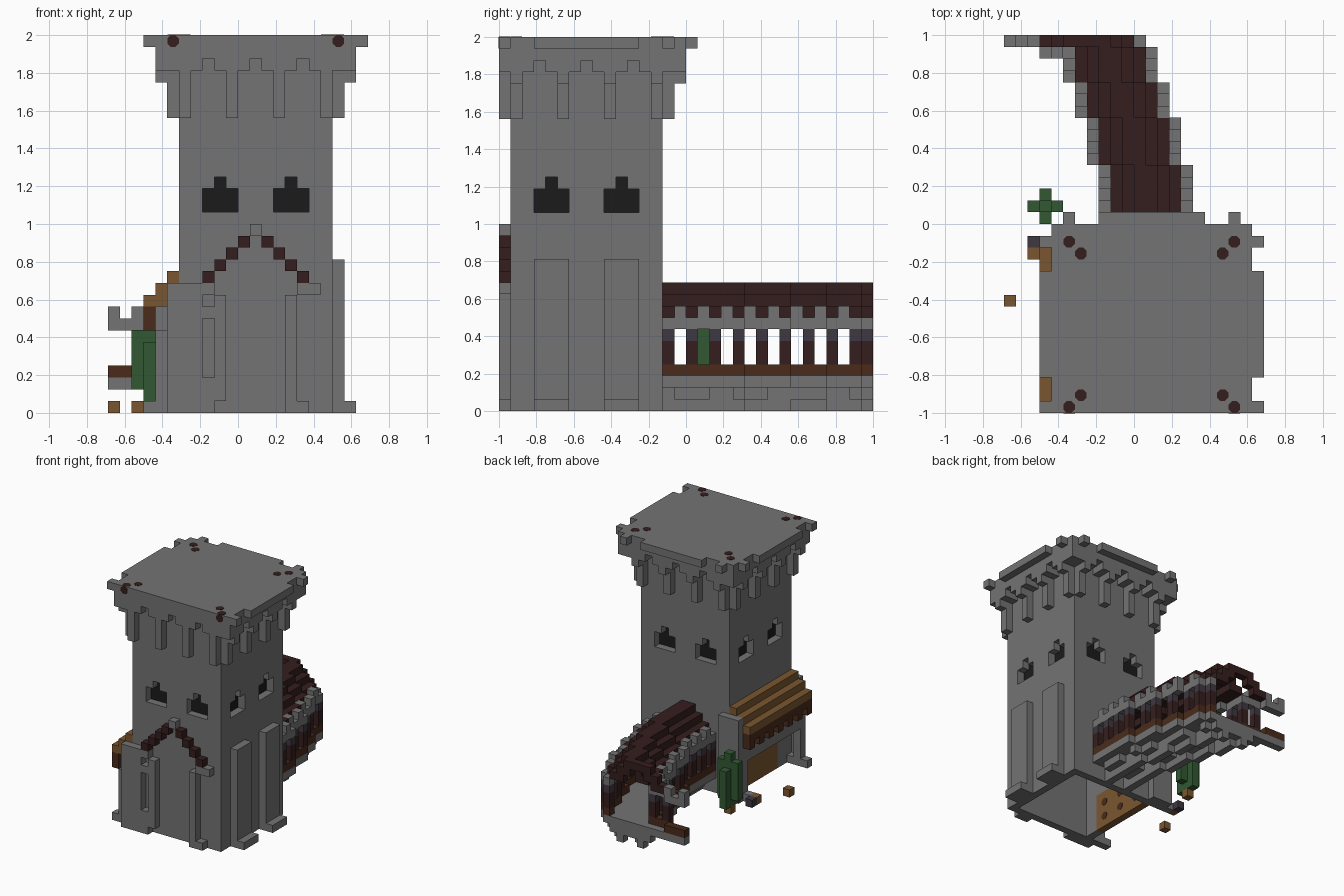
import bpy, bmesh
from math import radians
from mathutils import Vector, Matrix

U = 1 / 16                      # edge length of one block
ORIGIN = Vector((-11 * U, -1, 0))
CX, CY = 12, 7                  # middle block of the tower

cube = bpy.data.objects.get("Cube")
if cube:
    bpy.data.objects.remove(cube, do_unlink=True)

COLOURS = {
    "stone": (.172, .172, .172), "red_tile": (.036, .013, .013),
    "light_wood": (.195, .094, .029), "dark_wood": (.067, .024, .011),
    "leaf": (.032, .099, .032), "slate": (.049, .04, .052),
    "window_dark": (.011, .011, .011),
}
names = list(COLOURS)
mats = []
for name, rgb in COLOURS.items():
    m = bpy.data.materials.new(name)
    m.use_nodes = True
    m.diffuse_color = (*rgb, 1)
    bsdf = m.node_tree.nodes["Principled BSDF"]
    bsdf.inputs["Base Color"].default_value = (*rgb, 1)
    bsdf.inputs["Roughness"].default_value = .9
    mats.append(m)

parts, owner = {}, {}


def span(v):
    return range(*v) if isinstance(v, tuple) else (v,)


def put(part, colour, x, y, z):
    """Fill blocks; each axis is one index or a (start, stop) pair."""
    cells = parts.setdefault(part, {})
    for i in span(x):
        for j in span(y):
            for k in span(z):
                if owner.get((i, j, k), part) == part:
                    owner[i, j, k] = part
                    cells[i, j, k] = colour


def around(a, d):
    """Four block columns at offset a along and d out from the tower axis."""
    return [(CX + a, CY - d), (CX + a, CY + d), (CX - d, CY + a), (CX + d, CY + a)]


def ring(part, colour, a, d, z):
    for i, j in around(a, d):
        if j >= 0:
            put(part, colour, i, j, z)


# Tower: open at the bottom, solid above, with boards low on one wall
put("tower", "stone", (6, 19), (1, 14), (14, 32))
for a in range(-6, 7):
    ring("tower", "stone", a, 6, (0, 14))
put("tower", "light_wood", 6, (4, 13), (0, 5))

# Window recesses: remove the outer block and darken what lies behind
for c in (-3, 3):
    for a, top in ((c - 1, 19), (c, 20), (c + 1, 19)):
        for k in range(17, top):
            for i, j in around(a, 6):
                del parts["tower"][i, j, k], owner[i, j, k]
        ring("tower", "window_dark", a, 5, (17, top))

# Crown: two arcaded tiers, hanging corbels and a flat top
for d, corbel in ((7, 25), (8, 28)):
    for a in range(-d, d + 1):
        if a in (-6, -2, 2, 6):
            bottom = corbel
        elif a in (-4, 0, 4):
            bottom = 30
        else:
            bottom = 29
        ring("crown", "stone", a, d, (bottom, 32))
for a in (-7, *range(-4, 5), 7):
    ring("crown", "stone", a, 9, 31)

# Gable and posts round the entrance
put("entrance", "stone", CX, 0, 15)
for s in (-1, 1):
    for n in range(1, 5):
        put("entrance", "red_tile", CX + s * n, 0, 15 - n)
    put("entrance", "stone", CX + 3 * s, 0, (1, 10))
    for n in (4, 5):
        put("entrance", "stone", CX + n * s, 0, 10)
put("entrance", "stone", (5, 8), 0, (0, 11))
put("entrance", "stone", 8, 0, (0, 3))
put("entrance", "stone", 8, 0, 8)
put("entrance", "stone", (15, 17), 0, 0)

# Buttresses with feet
for j in (3, 9):
    put("buttresses", "stone", 19, (j, j + 3), (0, 13))
    put("buttresses", "stone", 20, (j, j + 3), 0)

# Lean-to shed beside the tower
for n in range(3):
    put("shed_roof", "light_wood", (3 + n, 5 + n), (1, 14), 9 + n)
put("shed_roof", "dark_wood", 3, (1, 14), 8)
for j in range(1, 14, 2):
    put("shed_roof", "dark_wood", 3, j, 7)
put("shed_frame", "stone", 4, (1, 14), (5, 7))
for j in (1, 13):
    put("shed_frame", "stone", 4, j, (0, 7))
    put("shed_frame", "stone", (3, 6), j, 0)
put("shed_wall", "stone", (4, 7), 14, (0, 11))


# Covered bridge, made of short runs that shift sideways
def side_wall(i, j, tooth, post):
    put("bridge_deck", "stone", i, j, 2)
    put("bridge_rail", "dark_wood", i, j, 3)
    put("bridge_beam", "stone", i, j, 7)
    if tooth:
        put("bridge_beam", "stone", i, j, 8)
    if post:
        put("bridge_posts", "red_tile", i, j, (4, 6))
        put("bridge_posts", "slate", i, j, 6)


def roof_row(lo, hi, j):
    """Stepped gable from block lo to block hi."""
    for n in range(3):
        put("bridge_roof", "red_tile", (lo + n, hi + 1 - n), j, 8 + n)
    for n in range(2):          # hollow out the underside
        for i in range(lo + n + 2, hi - n - 1):
            del parts["bridge_roof"][i, j, 8 + n], owner[i, j, 8 + n]


def pier_row(left, right, j):
    cross = j % 5 < 3
    for i in (left + 2, right - 2):
        put("bridge_piers", "stone", i, j, (0, 2))
    if cross:
        put("bridge_piers", "stone", (left + 1, right), j, 1)


def bridge_row(left, right, j):
    put("bridge_deck", "stone", (left, right + 1), j, 2)
    pier_row(left, right, j)
    for i in (left, right):
        side_wall(i, j, j % 2, j % 2 == 0)
    roof_row(left + 1, right - 1, j)


for shift, rows in enumerate(((14, 21), (21, 25), (25, 28), (28, 31))):
    for j in span(rows):
        bridge_row(8 - shift, 15 - shift, j)

# End of the bridge, where it starts to turn sideways
for i in (3, 4):
    side_wall(i, 30, i == 4, i == 3)
for i in range(3):
    side_wall(i, 31, i != 1, False)
side_wall(11, 31, False, True)
put("bridge_deck", "stone", (3, 11), 31, 2)
pier_row(4, 11, 31)
roof_row(3, 10, 31)

# Tree
put("tree", "light_wood", 3, 17, 0)
put("tree", "leaf", 3, 17, (1, 8))
for i in (2, 4):
    put("tree", "leaf", i, 17, (2, 7))
for j in (16, 18):
    put("tree", "leaf", 3, j, (1, 6))

# Loose blocks on the ground
put("loose_blocks", "light_wood", 0, 9, 0)
put("loose_blocks", "light_wood", 2, 13, 0)
put("loose_blocks", "slate", 2, 14, 0)


def finish(name, bm):
    mesh = bpy.data.meshes.new(name)
    bm.to_mesh(mesh)
    bm.free()
    for m in mats:
        mesh.materials.append(m)
    bpy.context.collection.objects.link(bpy.data.objects.new(name, mesh))


# Turn each part into a mesh of its exposed block faces
for part, cells in parts.items():
    bm = bmesh.new()
    points = {}
    for cell, colour in cells.items():
        for axis in range(3):
            u, v = (axis + 1) % 3, (axis + 2) % 3
            for side in (0, 1):
                near = list(cell)
                near[axis] += 2 * side - 1
                if tuple(near) in owner:
                    continue
                loop = []
                for du, dv in ((0, 0), (1, 0), (1, 1), (0, 1)):
                    p = list(cell)
                    p[axis] += side
                    p[u] += du
                    p[v] += dv
                    p = tuple(p)
                    if p not in points:
                        points[p] = bm.verts.new(Vector(p) * U + ORIGIN)
                    loop.append(points[p])
                face = bm.faces.new(loop if side else loop[::-1])
                face.material_index = names.index(colour)
    finish(part, bm)


def studs(name, colour, spots, axis):
    """Thin eight-sided plates lying on block faces."""
    bm = bmesh.new()
    turn = Matrix.Rotation(radians(90), 4, axis) if axis else Matrix()
    for spot in spots:
        place = Matrix.Translation(Vector(spot) * U + ORIGIN)
        spin = Matrix.Rotation(radians(22.5), 4, "Z")
        bmesh.ops.create_cone(bm, cap_ends=True, segments=8, radius1=U * .53,
                              radius2=U * .53, depth=.004, matrix=place @ turn @ spin)
    for f in bm.faces:
        f.material_index = names.index(colour)
    finish(name, bm)


# Timber ends in the crown corners, and studs on the boards
signs = [(s, t) for s in (-1, 1) for t in (-1, 1)]
studs("crown_timber_ends", "red_tile",
      [(CX + .5 + n * s, CY + .5 + n * t, 32) for s, t in signs for n in (6, 7)], None)
studs("front_timber_ends", "red_tile",
      [(CX + .5 + 7 * s, 0, 31.5) for s in (-1, 1)], "X")
studs("board_studs", "dark_wood",
      [(7, j + .5, k + .5) for j in (5, 8, 11) for k in (1, 3)], "Y")
